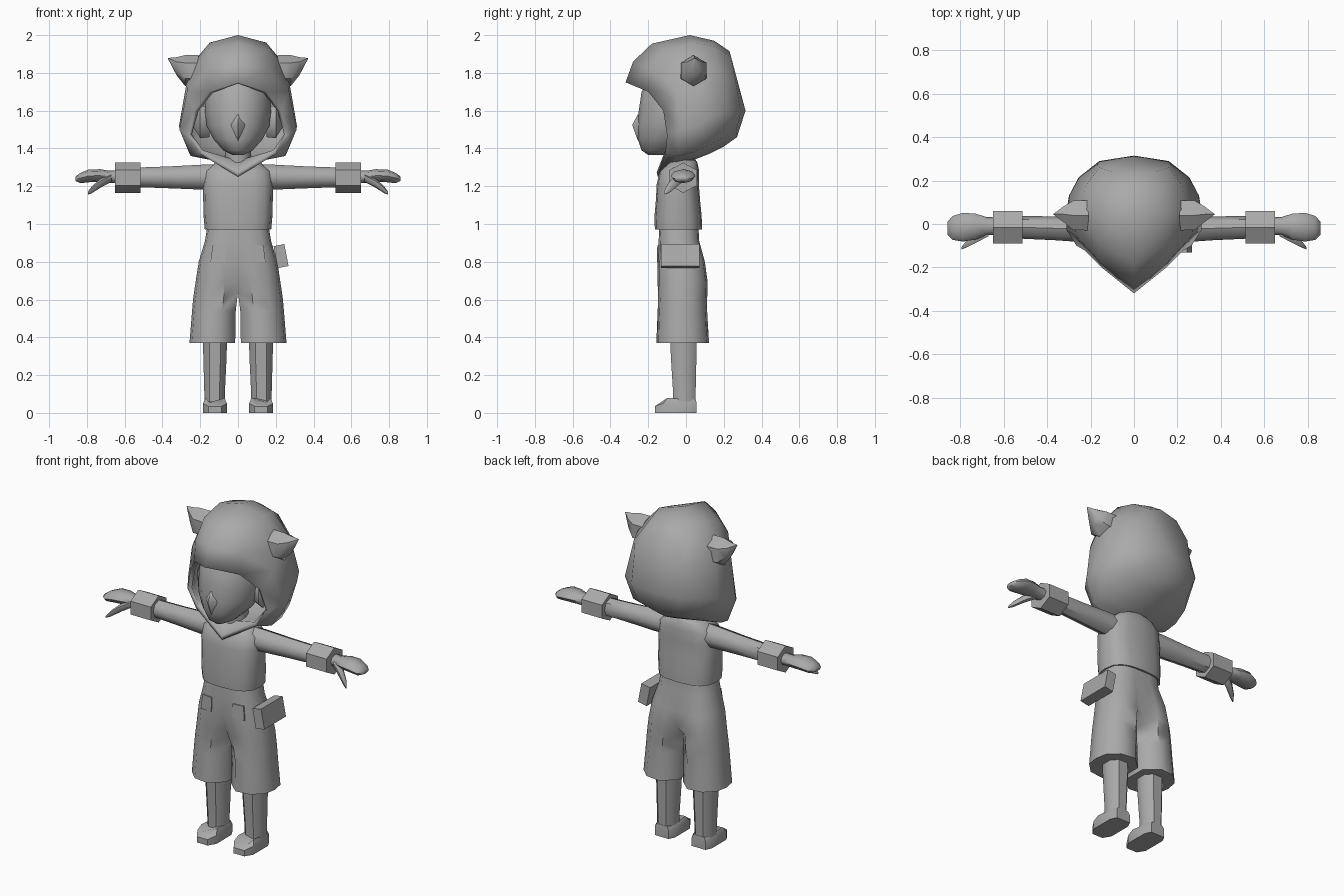
import bpy, bmesh, math
from mathutils import Vector, Matrix

if "Cube" in bpy.data.objects:
    bpy.data.objects.remove(bpy.data.objects["Cube"])

grey = bpy.data.materials.new("soft grey")
grey.diffuse_color = (0.4, 0.4, 0.4, 1)
grey.use_nodes = True
grey.node_tree.nodes["Principled BSDF"].inputs["Base Color"].default_value = grey.diffuse_color


def finish(name, bm, mirror=False, angle=45, thick=0):
    """Turn a bmesh into a named, shaded object."""
    bmesh.ops.remove_doubles(bm, verts=bm.verts, dist=0.0005)
    bmesh.ops.recalc_face_normals(bm, faces=bm.faces)
    me = bpy.data.meshes.new(name)
    bm.to_mesh(me)
    bm.free()
    me.materials.append(grey)
    ob = bpy.data.objects.new(name, me)
    bpy.context.collection.objects.link(ob)
    bpy.ops.object.select_all(action='DESELECT')
    ob.select_set(True)
    bpy.context.view_layer.objects.active = ob
    bpy.ops.object.shade_smooth_by_angle(angle=math.radians(angle))
    if mirror:
        m = ob.modifiers.new("mirror", 'MIRROR')
        m.merge_threshold = 0.001
    if thick:
        s = ob.modifiers.new("thickness", 'SOLIDIFY')
        s.thickness = thick
        s.offset = -1
    return ob


def loft(rings, closed=True, caps=(True, True), seam=False):
    """Skin a list of equally long point rings."""
    bm = bmesh.new()
    rows = [[bm.verts.new(p) for p in r] for r in rings]
    n = len(rows[0])
    for a, b in zip(rows, rows[1:]):
        for j in range(n if closed else n - 1):
            k = (j + 1) % n
            f = [a[j], a[k], b[k], b[j]]
            if seam and all(v.co.x < 0.001 for v in f):
                continue
            bm.faces.new(f)
    for row, cap in zip((rows[0], rows[-1]), caps):
        if cap:
            bm.faces.new(row)
    return bm


def ring_z(z, cx, rx, y0, y1, n=12, p=1.0, start=0.0):
    """Horizontal oval ring; p below 1 makes it boxier."""
    pts = []
    for i in range(n):
        a = 2 * math.pi * i / n + start
        c, s = math.cos(a), math.sin(a)
        pts.append((cx + rx * math.copysign(abs(c) ** p, c),
                    (y0 + y1) / 2 + (y1 - y0) / 2 * math.copysign(abs(s) ** p, s), z))
    return pts


def ring_x(x, cy, ry, cz, rz, n=8, start=0.0):
    """Upright oval ring facing along x."""
    return [(x, cy + ry * math.sin(2 * math.pi * i / n + start),
             cz + rz * math.cos(2 * math.pi * i / n + start)) for i in range(n)]


# Hood: half loops from the face opening to the back, top centre to bottom centre
hood_loops = [
    [(0, -.32, 1.75), (.15, -.20, 1.70), (.23, -.12, 1.60), (.265, -.10, 1.47), (.20, -.11, 1.37), (0, -.15, 1.25)],
    [(0, -.28, 1.86), (.16, -.17, 1.82), (.27, -.05, 1.70), (.31, -.03, 1.50), (.25, -.04, 1.36), (0, -.06, 1.31)],
    [(0, -.18, 1.955), (.16, -.09, 1.92), (.265, .02, 1.79), (.312, .05, 1.52), (.26, .04, 1.38), (0, .03, 1.335)],
    [(0, .02, 2.0), (.15, .04, 1.96), (.25, .08, 1.84), (.30, .13, 1.57), (.25, .13, 1.42), (0, .12, 1.37)],
    [(0, .15, 1.97), (.13, .15, 1.94), (.22, .18, 1.80), (.255, .215, 1.59), (.21, .20, 1.46), (0, .20, 1.41)],
    [(0, .23, 1.915), (.10, .24, 1.88), (.16, .26, 1.77), (.16, .29, 1.59), (.13, .265, 1.49), (0, .27, 1.46)],
]
bm = loft(hood_loops + [[(0, .315, 1.6)] * 6], closed=False, caps=(False, False))
finish("hood", bm, mirror=True, angle=60, thick=0.025)

# Hood ears: bulged six-sided horns
ear = [ring_x(.21, .04, .08, 1.81, .085, 6), ring_x(.28, .04, .078, 1.812, .082, 6),
       ring_x(.325, .045, .042, 1.835, .048, 6), ring_x(.37, .045, .003, 1.876, .003, 6)]
finish("hood_ears", loft(ear), mirror=True)

# Head with a pointed muzzle: z, half width, front y, back y
head = [(1.365, .03, -.20, -.10), (1.39, .08, -.235, -.03), (1.45, .135, -.255, .08),
        (1.52, .17, -.26, .14), (1.60, .18, -.25, .17), (1.70, .175, -.235, .16),
        (1.80, .12, -.17, .11), (1.85, .03, -.08, .03)]
bm = loft([ring_z(z, 0, r, a, b, 14, start=math.pi / 14) for z, r, a, b in head])
finish("head", bm, angle=70)
muzzle = [(1.40, .05, -.235), (1.46, .08, -.262), (1.525, .085, -.285), (1.58, .05, -.255)]
bm = loft([[(-w, -.17, z), (-w * .4, y + .03, z), (0, y, z), (w * .4, y + .03, z), (w, -.17, z)]
           for z, w, y in muzzle])
finish("muzzle", bm, angle=80)
side = [ring_x(.15, -.03, .05, 1.54, .08, 6), ring_x(.20, -.05, .05, 1.54, .085, 6),
        ring_x(.235, -.03, .02, 1.55, .04, 6)]
finish("head_ears", loft(side), mirror=True)
finish("neck", loft([ring_z(z, 0, .07, -.09, .05) for z in (1.28, 1.44)]))

# Shirt body: z, half width, front y, back y
shirt = [(.975, .165, -.15, .07), (.972, .176, -.165, .085), (1.04, .182, -.167, .083),
         (1.12, .184, -.16, .075), (1.21, .186, -.155, .068), (1.28, .175, -.14, .07),
         (1.325, .12, -.09, .06), (1.34, .08, -.06, .05)]
bm = loft([ring_z(z, 0, r, a, b, 16, .75) for z, r, a, b in shirt])
finish("shirt", bm, angle=50)

# Sleeves, cuffs and mitten hands
sleeve = [ring_x(.10, -.03, .065, 1.25, .066), ring_x(.19, -.025, .062, 1.248, .066),
          ring_x(.36, -.02, .055, 1.247, .058), ring_x(.53, -.015, .052, 1.247, .052)]
finish("sleeves", loft(sleeve), mirror=True)
cuff = [ring_x(x, -.015, .086, 1.245, .08, 6) for x in (.515, .65)]
finish("cuffs", loft(cuff), mirror=True, angle=25)
hand = [ring_x(.62, -.01, .04, 1.25, .035), ring_x(.68, -.01, .042, 1.25, .032),
        ring_x(.73, -.012, .06, 1.256, .034), ring_x(.79, -.015, .066, 1.255, .034),
        ring_x(.835, -.018, .055, 1.243, .027), ring_x(.86, -.02, .03, 1.24, .012)]
finish("hands", loft(hand), mirror=True, angle=60)
thumb = [ring_x(.67, -.03, .03, 1.245, .022, 6), ring_x(.73, -.065, .026, 1.215, .024, 6),
         ring_x(.775, -.095, .017, 1.18, .018, 6), ring_x(.795, -.112, .006, 1.163, .007, 6)]
finish("thumbs", loft(thumb), mirror=True, angle=60)


# Baggy shorts: one half, open along the middle above the crotch
def shorts_ring(z, x0, x1, y0, y1, cut, zin=None):
    w, d, m = x1 - x0, y1 - y0, (y0 + y1) / 2
    zin = z if zin is None else zin
    return [(x0, y0 + d * cut, zin), (x0 + w * .32, y0, z), (x0 + w * .7, y0 + d * .04, z),
            (x0 + w * .95, y0 + d * .25, z), (x1, m, z), (x0 + w * .95, y1 - d * .25, z),
            (x0 + w * .7, y1 - d * .04, z), (x0 + w * .32, y1, z),
            (x0, y1 - d * cut, zin), (x0, m, zin)]


shorts = [shorts_ring(1.0, 0, .160, -.14, .065, 0), shorts_ring(.91, 0, .175, -.145, .07, 0),
          shorts_ring(.80, 0, .208, -.15, .10, .03), shorts_ring(.69, 0, .225, -.15, .115, .15),
          shorts_ring(.60, 0, .238, -.148, .112, .34, .64), shorts_ring(.54, .012, .243, -.15, .112, .27),
          shorts_ring(.37, .015, .257, -.157, .122, .25)]
finish("shorts", loft(shorts, caps=(False, True), seam=True), mirror=True, angle=50)

# Thin pocket flaps on the front of the shorts
flap = [[(.07, -.154, .80), (.145, -.147, .80), (.135, -.142, .885), (.07, -.152, .885)],
        [(.07, -.146, .80), (.145, -.139, .80), (.135, -.134, .885), (.07, -.144, .885)]]
finish("pocket_flaps", loft(flap), mirror=True)

# Pouch hanging on one hip
bm = bmesh.new()
bmesh.ops.create_cube(bm, size=1, matrix=Matrix.Translation((.228, -.03, .83))
                      @ Matrix.Rotation(math.radians(-11), 4, 'Y') @ Matrix.Diagonal((.058, .205, .118, 1)))
finish("hip_pouch", bm, angle=25)

# Lower legs
leg = [(.45, .122, .070, -.09, .06), (.30, .122, .066, -.085, .06),
       (.10, .124, .058, -.072, .055), (.02, .124, .058, -.072, .055)]
bm = loft([ring_z(z, cx, r, a, b, 8, .85, math.pi / 8) for z, cx, r, a, b in leg])
finish("legs", bm, mirror=True)

# Shoes: outline swept up to a sloping top
outline = [(-.035, -.165), (.035, -.165), (.063, -.12), (.063, .02), (.045, .056),
           (-.045, .056), (-.063, .02), (-.063, -.12)]
shoe = [[(.122 + x, y, 0) for x, y in outline],
        [(.122 + x, y, .035 if y < -.14 else .05) for x, y in outline],
        [(.122 + x * .8, y * .85 + .005, .055 if y < -.14 else .08 if y < -.1 else .07) for x, y in outline]]
finish("shoes", loft(shoe), mirror=True, angle=35)
